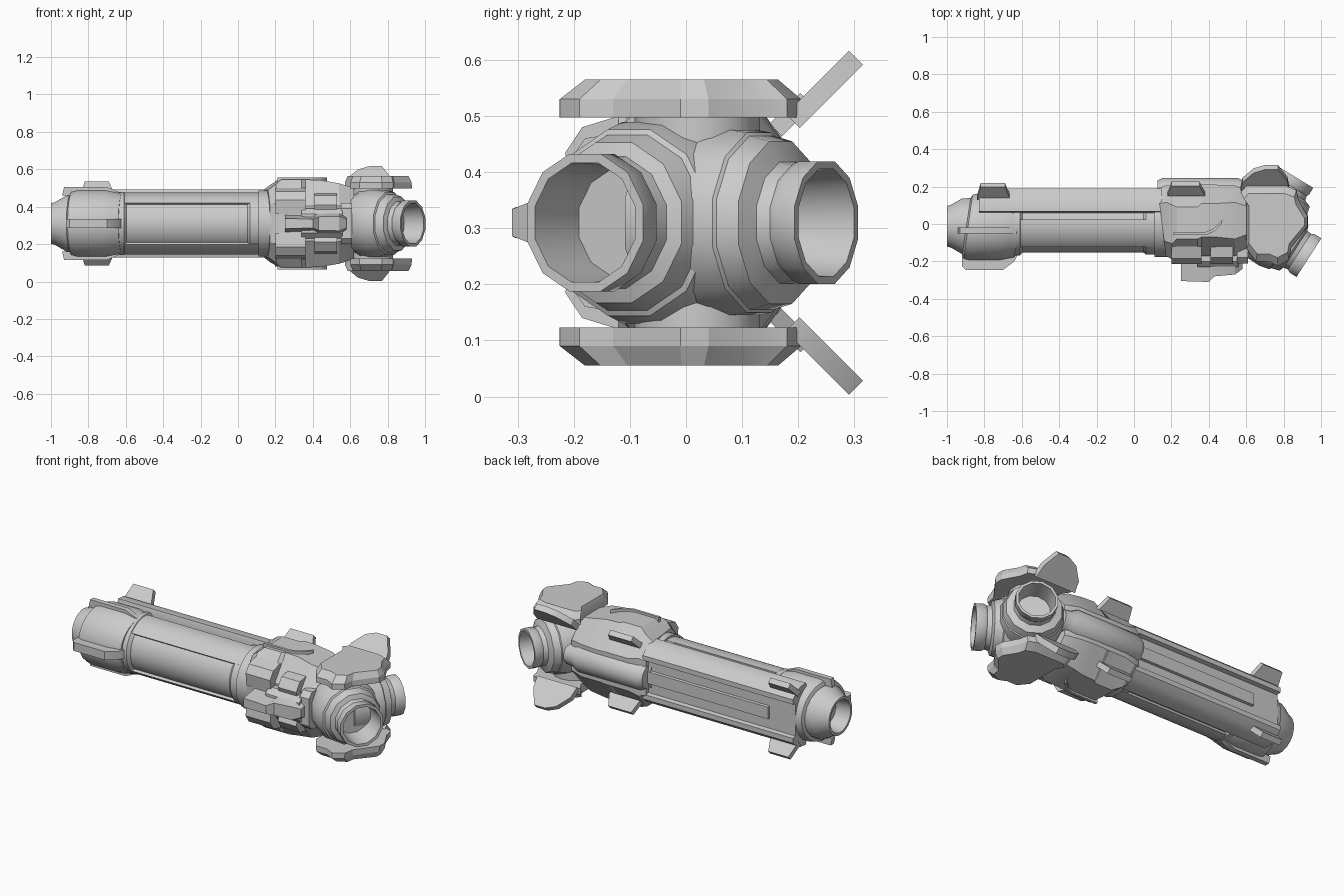
import bpy, bmesh, math
from mathutils import Vector

if "Cube" in bpy.data.objects:
    bpy.data.objects.remove(bpy.data.objects["Cube"])

ZC = 0.31   # height of the long axis; the model mirrors about it
grey = bpy.data.materials.new("plain grey")
grey.diffuse_color = (0.6, 0.6, 0.6, 1)
grey.use_nodes = True
grey.node_tree.nodes["Principled BSDF"].inputs["Base Color"].default_value = grey.diffuse_color


def loft(name, rings, mirror=False, angle=30):
    """Skin closed rings of points, cap both ends, optionally mirror in z."""
    bm = bmesh.new()
    for flip in ([False, True] if mirror else [False]):
        rows = [[bm.verts.new((p[0], p[1], 2 * ZC - p[2] if flip else p[2])) for p in r] for r in rings]
        n = len(rows[0])
        for a, b in zip(rows, rows[1:]):
            for i in range(n):
                j = (i + 1) % n
                bm.faces.new((a[i], a[j], b[j], b[i]))
        bm.faces.new(rows[0])
        bm.faces.new(rows[-1])
    bmesh.ops.recalc_face_normals(bm, faces=bm.faces[:])
    me = bpy.data.meshes.new(name)
    bm.to_mesh(me)
    bm.free()
    me.materials.append(grey)
    ob = bpy.data.objects.new(name, me)
    bpy.context.collection.objects.link(ob)
    bpy.ops.object.select_all(action='DESELECT')
    ob.select_set(True)
    bpy.context.view_layer.objects.active = ob
    bpy.ops.object.shade_smooth_by_angle(angle=math.radians(angle))
    return ob


def lathe(name, tip, direction, profile, sides=12):
    """Turn (distance, radius) pairs around an axis through tip."""
    d = Vector(direction).normalized()
    u = Vector((0, 0, 1))
    v = d.cross(u)
    if v.length < .1:
        u, v = Vector((1, 0, 0)), Vector((0, 1, 0))
    rings = []
    for t, r in profile:
        c = Vector(tip) + d * t
        rings.append([c + (u * math.cos(a) + v * math.sin(a)) * r
                      for a in (2 * math.pi * (i + .5) / sides for i in range(sides))])
    return loft(name, rings, angle=35)


def along_x(name, yz, x0, x1, mirror=False):
    """Extrude a (y, height above axis) outline along x."""
    return loft(name, [[(x, y, ZC + h) for y, h in yz] for x in (x0, x1)], mirror)


def slab_z(name, xy, z0, z1, mirror=True):
    return loft(name, [[(x, y, z) for x, y in xy] for z in (z0, z1)], mirror)


def slab_y(name, xh, y0, y1, mirror=False):
    return loft(name, [[(x, y, ZC + h) for x, h in xh] for y in (y0, y1)], mirror)


def octagon(x, y0, y1, h, cy, cz, lean=0):
    pts = [(y0, h - cz), (y0 + cy, h), (y1 - cy, h), (y1, h - cz)]
    pts += [(y, -k) for y, k in reversed(pts)]
    return [(x - lean * y, y, ZC + k) for y, k in pts]


# --- Barrel: open muzzle, collar, core tube and end rings ---
AX = (-1, 0, 0)
lathe("muzzle", (-1, -0.012, ZC), AX,
      [(-.12, .085), (0, .095), (0, .11), (-.02, .115), (-.08, .15), (-.16, .155)], 20)
collar = lathe("muzzle_collar", (-.895, -.015, ZC), AX,
               [(0, .15), (-.01, .172), (-.04, .18), (-.2, .18), (-.24, .172), (-.28, .165)], 24)
for v in collar.data.vertices:   # the collar leans slightly forward
    v.co.x += v.co.y * .14
lathe("barrel_core", (-.65, 0, ZC), AX, [(0, .152), (-.85, .152)], 28)
lathe("barrel_front_ring", (-.64, 0, ZC), AX, [(0, .17), (-.03, .17), (-.045, .153)], 28)
lathe("barrel_rear_ring", (.05, 0, ZC), AX,
      [(0, .153), (-.015, .165), (-.06, .165), (-.06, .178), (-.14, .178)], 28)

# --- Curved rails edging the long front window ---
arc = [math.radians(a) for a in range(82, 146, 8)]
rail = [(.166 * math.cos(a), .166 * math.sin(a)) for a in arc]
rail += [(.145 * math.cos(a), .145 * math.sin(a)) for a in reversed(arc)]
along_x("window_rails", rail, -.64, .13, True)

# --- Boxy back housing with a channel and centre strip ---
half = [(.06, .155), (.068, .182), (.12, .178), (.16, .155), (.19, .128), (.19, .1), (.165, .095)]
along_x("back_housing", half + [(y, -h) for y, h in reversed(half)], -.83, .15)
along_x("channel_strip", [(.15, .04), (.18, .035), (.18, -.035), (.15, -.04)], -.66, .13)

# --- Fins on the muzzle collar ---
fin = [(-.94, .15), (-.93, .195), (-.7, .195), (-.63, .165), (-.62, .15)]
slab_y("collar_rails", fin, -.05, -.02, True)
slab_z("front_fin", [(-.92, -.16), (-.92, -.225), (-.9, -.245), (-.7, -.245), (-.64, -.2), (-.62, -.16)],
       .285, .335, False)


def flared_tab(name, x0, x1, y0, h0, reach, w):
    """Pair of tabs leaning outward at the back edges."""
    a = [(x0, y0 + w, ZC + h0 - w), (x1, y0 + w, ZC + h0 - w),
         (x1, y0 - w, ZC + h0 + w), (x0, y0 - w, ZC + h0 + w)]
    b = [(p[0] + (.02 if p[0] == x0 else -.03), p[1] + reach, p[2] + reach) for p in a]
    loft(name, [a, b], True)


flared_tab("muzzle_tabs", -.84, -.66, .14, .145, .068, .011)
flared_tab("receiver_tabs", .18, .38, .16, .165, .055, .011)

# --- Receiver body with a leaning front edge ---
loft("receiver", [octagon(.15, -.17, .19, .18, .08, .08, .12), octagon(.19, -.195, .205, .21, .09, .1, .12),
                  octagon(.23, -.2, .21, .235, .12, .14), octagon(.34, -.2, .21, .235, .12, .14),
                  octagon(.36, -.17, .21, .235, .1, .14), octagon(.44, -.17, .21, .232, .1, .14),
                  octagon(.54, -.17, .205, .215, .09, .12), octagon(.62, -.14, .18, .19, .09, .1)], angle=20)
lathe("back_tube", (.125, .162, ZC), AX,
      [(0, .07), (-.03, .085), (-.43, .085), (-.47, .065), (-.52, .06)], 14)
slab_z("top_blades", [(.21, -.045), (.21, -.06), (.38, -.06), (.43, -.04), (.465, -.005), (.475, .025),
                      (.455, .005), (.42, -.028), (.375, -.045)], .52, .557)
along_x("front_cheeks", [(-.12, .05), (-.205, .05), (-.215, .125), (-.185, .17), (-.12, .19)], .2, .36, True)

# --- Lever cluster on the receiver front ---
loft("lever", [[(x, y0, ZC - h), (x, y1, ZC - h * .6), (x, y1, ZC + h * .6), (x, y0, ZC + h)]
               for x, y0, y1, h in ((.25, -.2, -.305, .045), (.4, -.2, -.31, .04),
                                    (.43, -.2, -.28, .06), (.54, -.19, -.27, .065), (.58, -.18, -.24, .04))])
along_x("lever_mount", [(-.1, .08), (-.2, .08), (-.23, .05), (-.23, -.05), (-.2, -.08), (-.1, -.08)], .34, .56)
along_x("front_lugs", [(-.12, .07), (-.205, .075), (-.215, .1), (-.18, .15), (-.12, .16)], .41, .53, True)
along_x("front_strap", [(-.1, .11), (-.18, .11), (-.21, .08), (-.21, -.08), (-.18, -.11), (-.1, -.11)], .55, .61)

# --- Hub with two angled open nozzles ---
lathe("hub_column", (.72, .02, .51), (0, 0, 1), [(0, .112), (-.4, .112)], 14)
lathe("front_nozzle", (.935, -.18, ZC), (.84, -.54, 0),
      [(-.13, .1), (0, .11), (0, .127), (-.045, .127), (-.06, .117), (-.085, .122), (-.095, .148),
       (-.14, .162), (-.145, .172), (-.2, .186), (-.3, .184), (-.4, .13)])
lathe("back_nozzle", (.865, .25, ZC), (.52, .855, 0),
      [(-.12, .09), (0, .099), (0, .113), (-.04, .113), (-.055, .106), (-.08, .112), (-.095, .15),
       (-.135, .16), (-.14, .166), (-.2, .175), (-.32, .17)])

# --- Chamfered guard plates above and below the hub ---
plate = [(.57, .17), (.6, .12), (.6, -.13), (.65, -.2), (.72, -.2), (.77, -.225), (.83, -.19), (.84, -.13),
         (.93, -.01), (.93, .04), (.88, .13), (.87, .18), (.81, .205), (.6, .205)]


def inset(fx, fy):
    return [(.74 + (x - .74) * fx, y * fy) for x, y in plate]


loft("guard_plates", [[(x, y, z) for x, y in inset(fx, fy)]
                      for z, fx, fy in ((.497, 1, 1), (.53, .99, 1), (.565, .9, .8))], True, 20)

# --- Wings bent outward from the back of each plate ---
wing = [(.57, .19), (.58, .235), (.64, .285), (.7, .303), (.77, .303), (.82, .24), (.83, .19)]
loft("guard_wings", [[(x, y - .0125 * s, .501 + max(y - .2, -.01) + .0125 * s) for x, y in wing]
                     for s in (-1, 1)], True)
